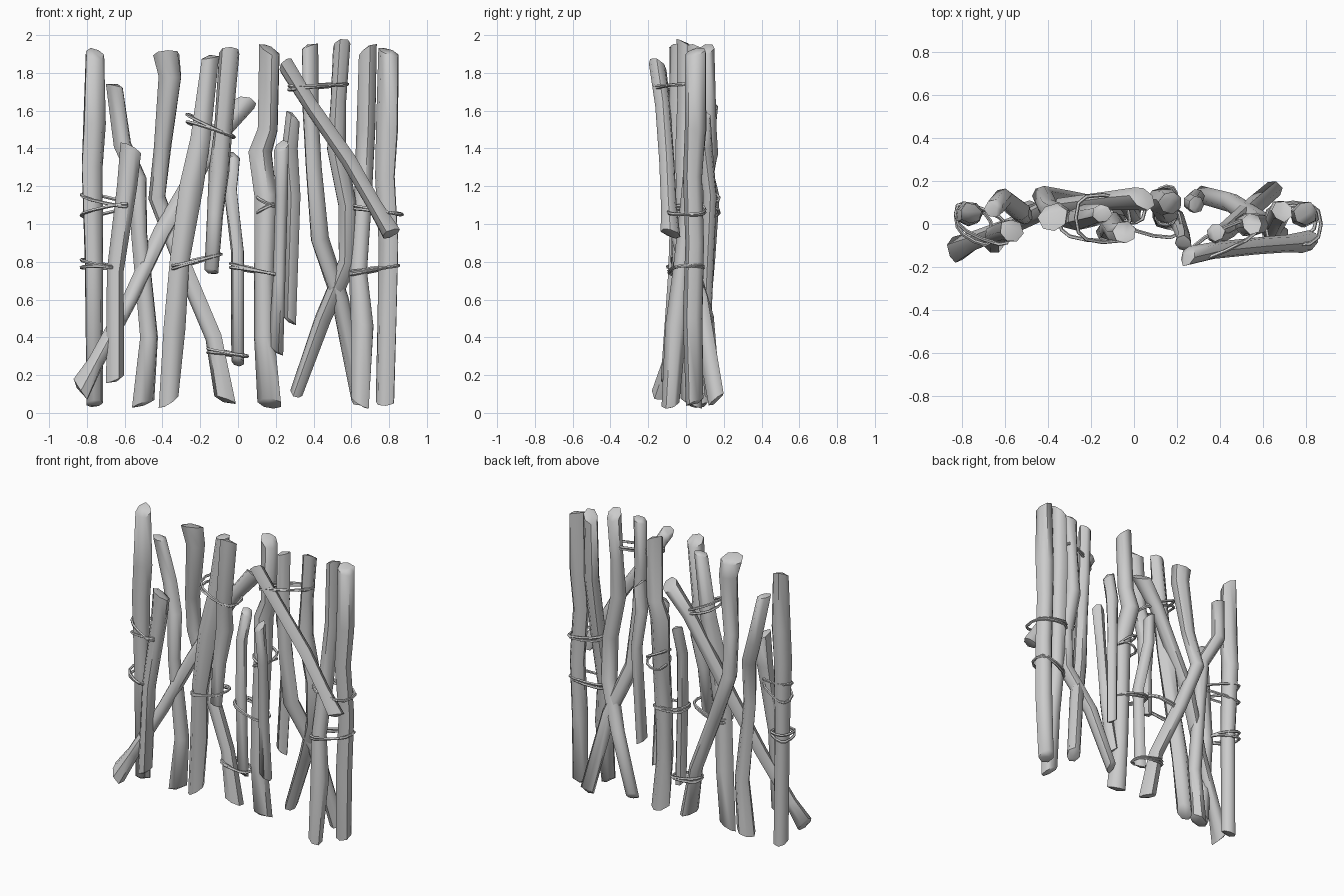
import bpy, bmesh, math, random
from mathutils import Vector

random.seed(11)
default_cube = bpy.data.objects.get("Cube")
if default_cube:
    bpy.data.objects.remove(default_cube)


def make_material(name, color):
    material = bpy.data.materials.new(name)
    material.use_nodes = True
    material.diffuse_color = color
    material.node_tree.nodes["Principled BSDF"].inputs["Base Color"].default_value = color
    return material


grey = make_material("weathered grey", (0.6, 0.6, 0.6, 1))


def sweep(name, points, radii, sides, closed=False, rough=0.0):
    """Sweep a polygon along a path; open paths get slanted, chopped ends."""
    bm = bmesh.new()
    count = len(points)
    spin = random.uniform(0, math.tau)
    jitter = [1 + random.uniform(-rough, rough) for _ in range(sides)]
    rings = []
    for i, point in enumerate(points):
        before = points[i - 1] if closed or i > 0 else point
        after = points[(i + 1) % count] if closed or i < count - 1 else point
        tangent = (after - before).normalized()
        # Sticks stand upright, ties lie flat, so each has a steady reference axis
        reference = Vector((0, 0, 1)) if closed else Vector((0, 1, 0))
        side = tangent.cross(reference).normalized()
        up = side.cross(tangent)
        is_end = not closed and i in (0, count - 1)
        slant = random.uniform(0.3, 0.8) if is_end else 0
        slant_turn = random.uniform(0, math.tau)
        ring = []
        for k in range(sides):
            angle = spin + math.tau * k / sides
            radius = radii[i] * jitter[k] * (1 + random.uniform(-rough, rough))
            offset = side * math.cos(angle) + up * math.sin(angle)
            chop = tangent * slant * math.cos(angle - slant_turn)
            ring.append(bm.verts.new(point + (offset + chop) * radius))
        rings.append(ring)
    for i in range(count if closed else count - 1):
        lower, upper = rings[i], rings[(i + 1) % count]
        for k in range(sides):
            n = (k + 1) % sides
            bm.faces.new((lower[k], lower[n], upper[n], upper[k]))
    if not closed:
        # Chopped ends rise to a blunt off-centre point
        for ring, inner in ((rings[0], points[1]), (rings[-1], points[-2])):
            middle = sum((v.co for v in ring), Vector()) / sides
            outward = (middle - inner).normalized()
            tip = bm.verts.new(middle.lerp(random.choice(ring).co, 0.4) + outward * 0.015)
            for k in range(sides):
                bm.faces.new((ring[k], ring[(k + 1) % sides], tip))
    bmesh.ops.recalc_face_normals(bm, faces=bm.faces)
    mesh = bpy.data.meshes.new(name)
    bm.to_mesh(mesh)
    bm.free()
    mesh.materials.append(grey)
    obj = bpy.data.objects.new(name, mesh)
    bpy.context.collection.objects.link(obj)
    bpy.ops.object.select_all(action="DESELECT")
    obj.select_set(True)
    bpy.context.view_layer.objects.active = obj
    bpy.ops.object.shade_smooth_by_angle(angle=math.radians(55))


def stick(name, *stations):
    """Each station is x, y, z, radius, listed from top to bottom."""
    sweep(name, [Vector(s[:3]) for s in stations], [s[3] for s in stations], 7, rough=0.07)


def tie(name, left, right, depth, spread=0.02):
    """Two thin strands round neighbouring sticks, between left and right (x, y, z) ends."""
    left, right = Vector(left), Vector(right)
    steps = 12
    for strand, lift in (("lower", -spread), ("upper", spread)):
        path = []
        for i in range(steps):
            a = math.tau * i / steps
            # Flattened oval with rounded corners
            cx = math.copysign(abs(math.cos(a)) ** 0.7, math.cos(a))
            cy = math.copysign(abs(math.sin(a)) ** 0.7, math.sin(a))
            t = (cx + 1) / 2
            z_shift = lift * (1 - t) + lift * 0.3 * cy
            path.append(left.lerp(right, t) + Vector((0, cy * depth, z_shift)))
        sweep(name + "_" + strand, path, [0.009] * steps, 5, closed=True)


# Left group
stick("left_post", (-.76, .05, 1.9, .05), (-.76, .05, 1.53, .06), (-.775, .05, 1.3, .058),
      (-.765, .04, .8, .048), (-.76, .05, .05, .046))
stick("bent_stick_left", (-.65, .07, 1.73, .043), (-.61, .12, 1.42, .046), (-.53, .06, 1.24, .045),
      (-.52, .04, .95, .042), (-.47, .05, .4, .048), (-.5, .05, .05, .055))
stick("short_stick_left", (-.57, -.03, 1.4, .055), (-.59, -.03, 1.2, .052),
      (-.65, -.05, .75, .046), (-.65, -.09, .18, .044))
stick("left_diagonal_brace", (.04, .12, 1.64, .055), (-.1, .11, 1.47, .045), (-.4, .07, .96, .045),
      (-.57, -.01, .6, .04), (-.75, -.08, .27, .043), (-.83, -.12, .12, .06))

# Middle group
stick("crooked_stick", (-.38, .03, 1.9, .068), (-.36, .04, 1.78, .06), (-.4, .07, 1.4, .046),
      (-.43, .13, 1.14, .048), (-.3, .11, .8, .046), (-.13, .07, .4, .046), (-.07, .06, .07, .055))
stick("long_leaning_stick", (-.15, .05, 1.88, .044), (-.2, .04, 1.45, .054), (-.25, .03, 1.2, .062),
      (-.31, .03, .8, .052), (-.34, .06, .45, .055), (-.37, .07, .06, .05))
stick("front_middle_stick", (-.045, -.04, 1.91, .055), (-.08, -.04, 1.5, .048), (-.1, .0, 1.28, .056),
      (-.12, -.03, 1.05, .045), (-.14, -.04, .75, .038))
stick("thin_back_stick", (-.02, .13, 1.36, .036), (-.04, .1, 1.18, .036), (.0, .04, .85, .036),
      (.0, .06, .27, .036))
stick("middle_post", (.17, .1, 1.92, .055), (.16, .11, 1.5, .055), (.12, .11, 1.38, .064),
      (.15, .06, 1.15, .058), (.14, .04, .7, .054), (.14, .03, .4, .054), (.17, .03, .05, .06))
stick("thin_front_stick", (.23, -.09, 1.41, .038), (.23, -.06, 1.15, .034), (.22, -.03, .7, .034),
      (.2, .02, .33, .042))
stick("short_back_stick", (.29, .09, 1.57, .04), (.27, .1, 1.4, .042), (.29, .13, 1.15, .036),
      (.27, .1, .49, .036))

# Right group
stick("crossing_stick_front", (.38, -.04, 1.94, .042), (.38, -.05, 1.6, .042), (.4, -.05, 1.3, .045),
      (.43, -.03, .92, .048), (.54, .07, .6, .046), (.645, .16, .07, .046))
stick("crossing_stick_back", (.55, .0, 1.95, .05), (.53, .0, 1.65, .046), (.52, .0, 1.4, .052),
      (.58, .0, 1.1, .052), (.58, .01, .8, .054), (.45, .1, .5, .046), (.31, .14, .11, .04))
stick("right_inner_post", (.69, .06, 1.92, .048), (.68, .06, 1.5, .05), (.66, .02, 1.1, .05),
      (.64, -.02, .75, .05), (.66, -.05, .46, .062), (.65, -.08, .05, .05))
stick("right_post", (.8, .05, 1.91, .056), (.79, .05, 1.5, .058), (.78, .04, 1.25, .054),
      (.8, .05, .9, .052), (.79, .04, .5, .054), (.78, .05, .06, .05))
stick("right_diagonal_brace", (.25, -.15, 1.84, .045), (.38, -.12, 1.63, .04), (.58, -.1, 1.34, .042),
      (.72, -.09, 1.1, .042), (.81, -.08, .95, .05))

# Cord ties
tie("left_upper_tie", (-.83, .05, 1.1), (-.58, -.05, 1.1), .07, .055)
tie("left_lower_tie", (-.83, .04, .79), (-.66, -.04, .77), .08)
tie("middle_upper_tie", (-.27, .03, 1.56), (-.02, .02, 1.46), .11)
tie("middle_lower_tie", (-.35, .03, .77), (-.09, .0, .84), .09, .01)
tie("post_lower_tie", (-.04, .05, .78), (.22, .0, .73), .08, .01)
tie("post_upper_tie", (.1, .08, 1.1), (.2, .09, 1.1), .09, .05)
tie("foot_tie", (-.16, .07, .33), (.05, .06, .3), .06, .01)
tie("right_top_tie", (.27, -.14, 1.72), (.58, .0, 1.74), .055, .01)
tie("right_upper_tie", (.61, .0, 1.09), (.87, .0, 1.05), .1, .01)
tie("right_lower_tie", (.6, -.03, .74), (.85, .03, .78), .08, .01)
